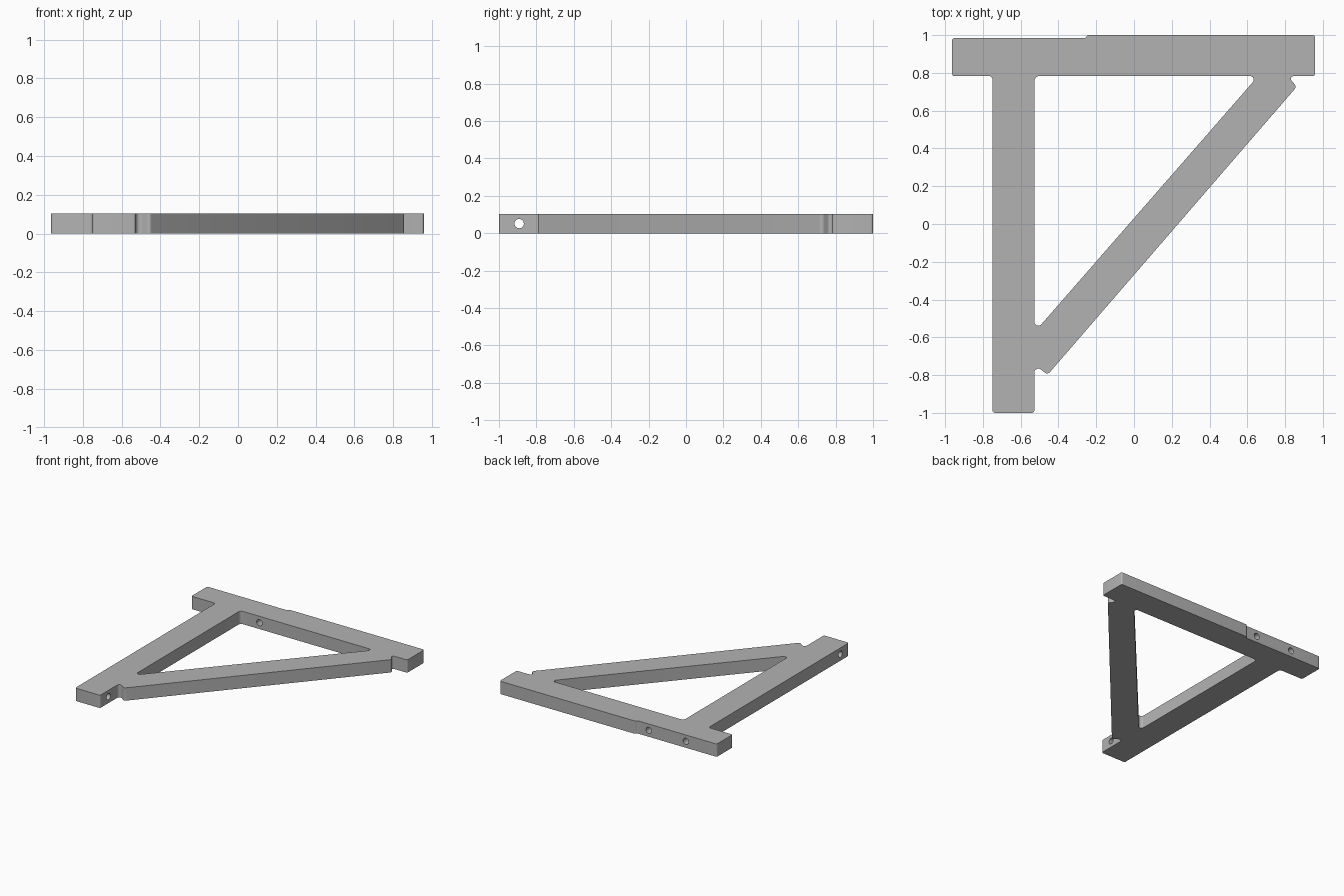
import bpy, bmesh, math
from mathutils import Vector

if "Cube" in bpy.data.objects:
    bpy.data.objects.remove(bpy.data.objects["Cube"], do_unlink=True)

THICK = 0.103
HOLE_R = 0.025

grey = bpy.data.materials.new("plain_grey")
grey.use_nodes = True
grey.diffuse_color = (0.45, 0.45, 0.45, 1)
grey.node_tree.nodes["Principled BSDF"].inputs["Base Color"].default_value = grey.diffuse_color


def rounded(corners, steps=6):
    """Round each (x, y, tangent length) corner of a closed profile."""
    pts = []
    for i, (x, y, t) in enumerate(corners):
        p = Vector((x, y, 0))
        before = Vector((*corners[i - 1][:2], 0))
        after = Vector((*corners[(i + 1) % len(corners)][:2], 0))
        if t == 0:
            pts.append(p)
            continue
        u, v = (before - p).normalized(), (after - p).normalized()
        half = u.angle(v) / 2
        radius = t * math.tan(half)
        centre = p + (u + v).normalized() * (t / math.cos(half))
        a, b = p + u * t - centre, p + v * t - centre
        sweep = a.angle(b)
        for k in range(steps + 1):
            f = k / steps
            d = a * math.sin((1 - f) * sweep) + b * math.sin(f * sweep)
            pts.append(centre + d.normalized() * radius)
    return pts


# Outer profile: crossbar, upright and notched diagonal brace
outer = rounded([
    (-0.963, 0.984, 0.012), (-0.963, 0.783, 0.012), (-0.749, 0.783, 0.02),
    (-0.749, -1.0, 0.014), (-0.527, -1.0, 0.014), (-0.527, -0.744, 0.042),
    (-0.457, -0.798, 0.018), (0.862, 0.727, 0.018), (0.812, 0.783, 0.034),
    (0.958, 0.783, 0.012), (0.958, 1.0, 0.012), (-0.245, 1.0, 0.006),
    (-0.259, 0.984, 0.006)])

# Triangular opening
opening = rounded([(-0.527, 0.783, 0.025), (0.657, 0.783, 0.042),
                   (-0.527, -0.573, 0.055)])

bm = bmesh.new()
edges = []
for loop in (outer, opening):
    verts = [bm.verts.new(p) for p in loop]
    edges += [bm.edges.new((verts[i - 1], verts[i])) for i in range(len(verts))]
bmesh.ops.triangle_fill(bm, edges=edges, use_beauty=True)
top = bmesh.ops.extrude_face_region(bm, geom=bm.faces[:])["geom"]
bmesh.ops.translate(bm, verts=[g for g in top if isinstance(g, bmesh.types.BMVert)],
                    vec=(0, 0, THICK))
bmesh.ops.recalc_face_normals(bm, faces=bm.faces[:])
mesh = bpy.data.meshes.new("bracket_frame")
bm.to_mesh(mesh)
bm.free()
mesh.materials.append(grey)
frame = bpy.data.objects.new("bracket_frame", mesh)
bpy.context.collection.objects.link(frame)


def drill(name, location, rotation, length):
    """Cut a round hole at mid thickness."""
    bpy.ops.mesh.primitive_cylinder_add(vertices=24, radius=HOLE_R, depth=length,
                                        location=location, rotation=rotation)
    cutter = bpy.context.object
    cutter.name = name
    cutter.data.materials.append(grey)
    cutter.hide_render = True
    mod = frame.modifiers.new(name, "BOOLEAN")
    mod.operation, mod.solver, mod.object = "DIFFERENCE", "EXACT", cutter
    bpy.context.view_layer.objects.active = frame
    bpy.ops.object.modifier_apply(modifier=name)
    bpy.data.objects.remove(cutter, do_unlink=True)


# Bolt holes through the upright foot and the crossbar
MID = THICK / 2
quarter = math.pi / 2
drill("foot_hole", (-0.638, -0.892, MID), (0, quarter, 0), 0.4)
for name, x in (("crossbar_hole_inner", -0.358), ("crossbar_hole_outer", -0.688)):
    drill(name, (x, 0.9, MID), (quarter, 0, 0), 0.26)

bpy.ops.object.select_all(action="DESELECT")
frame.select_set(True)
bpy.context.view_layer.objects.active = frame
bpy.ops.object.shade_smooth_by_angle(angle=math.radians(30))
